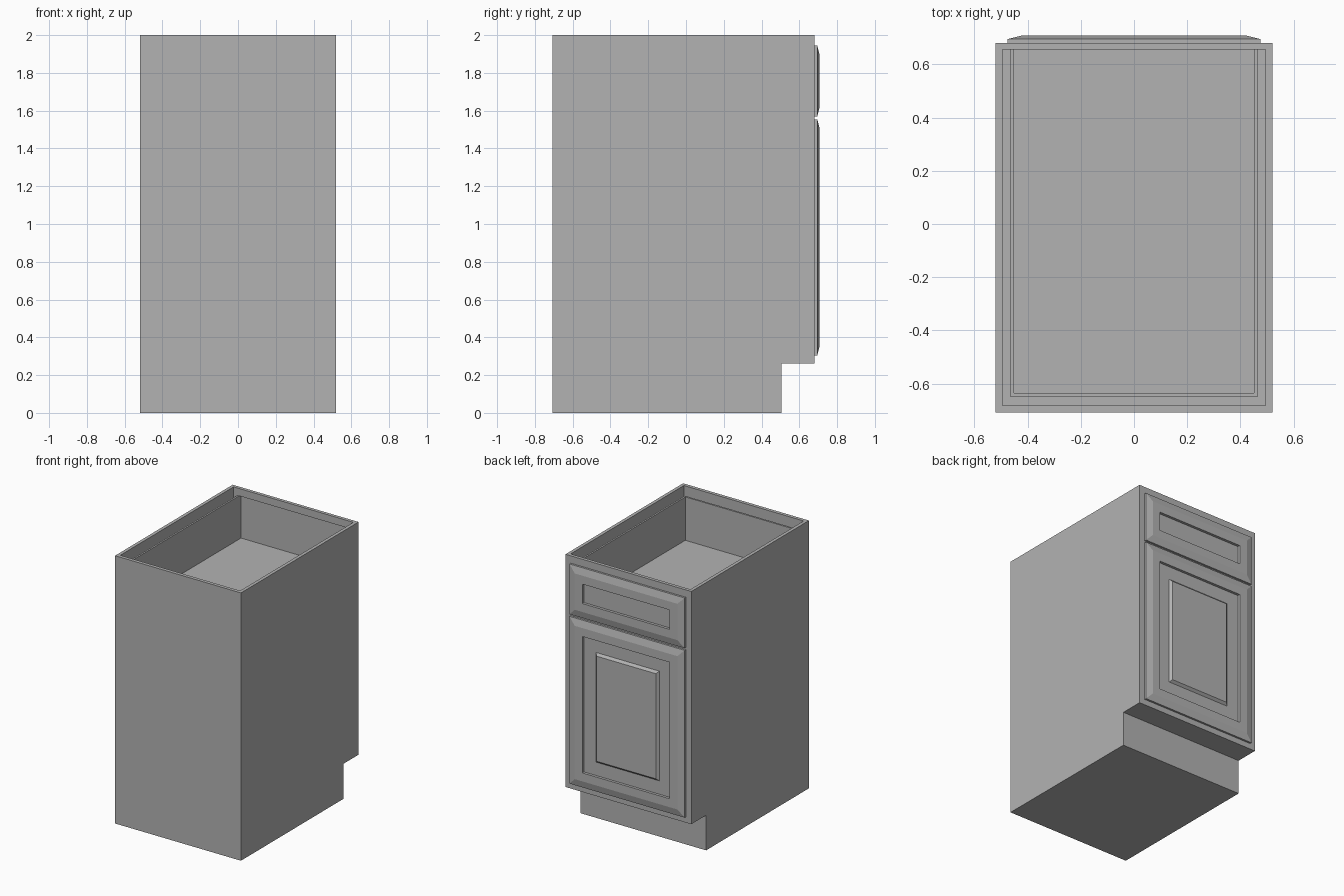
import bpy
import bmesh

old = bpy.data.objects.get("Cube")
if old:
    bpy.data.objects.remove(old, do_unlink=True)

grey = bpy.data.materials.new("cabinet grey")
grey.use_nodes = True
colour = (0.45, 0.45, 0.45, 1)
grey.diffuse_color = colour
grey.node_tree.nodes["Principled BSDF"].inputs["Base Color"].default_value = colour


def add_object(name, bm):
    bmesh.ops.recalc_face_normals(bm, faces=bm.faces)
    mesh = bpy.data.meshes.new(name)
    bm.to_mesh(mesh)
    bm.free()
    mesh.materials.append(grey)
    obj = bpy.data.objects.new(name, mesh)
    bpy.context.collection.objects.link(obj)
    return obj


def extrude_profile(name, profile, half_width):
    """Solid from a (y, z) outline, extruded across x."""
    bm = bmesh.new()
    face = bm.faces.new([bm.verts.new((-half_width, y, z)) for y, z in profile])
    new = bmesh.ops.extrude_face_region(bm, geom=[face])["geom"]
    verts = [v for v in new if isinstance(v, bmesh.types.BMVert)]
    bmesh.ops.translate(bm, verts=verts, vec=(2 * half_width, 0, 0))
    return add_object(name, bm)


def box(name, half_width, y0, y1, z0, z1):
    return extrude_profile(name, [(y0, z0), (y1, z0), (y1, z1), (y0, z1)], half_width)


def cut(obj, *cutters):
    """Subtract the cutters, bake the result and discard them."""
    for cutter in cutters:
        mod = obj.modifiers.new("cut", "BOOLEAN")
        mod.operation = "DIFFERENCE"
        mod.solver = "EXACT"
        mod.object = cutter
        cutter.hide_render = True
    bpy.context.view_layer.update()
    evaluated = obj.evaluated_get(bpy.context.evaluated_depsgraph_get())
    mesh = bpy.data.meshes.new_from_object(evaluated)
    obj.modifiers.clear()
    obj.data = mesh
    for cutter in cutters:
        bpy.data.objects.remove(cutter, do_unlink=True)


def moulded_front(name, half_width, z0, z1, steps):
    """Panel made of nested rectangles, each given as (inset, y)."""
    bm = bmesh.new()
    rings = []
    for inset, y in steps:
        x, low, high = half_width - inset, z0 + inset, z1 - inset
        corners = [(-x, low), (x, low), (x, high), (-x, high)]
        rings.append([bm.verts.new((cx, y, cz)) for cx, cz in corners])
    for a, b in zip(rings, rings[1:]):
        for i in range(4):
            j = (i + 1) % 4
            bm.faces.new((a[i], a[j], b[j], b[i]))
    bm.faces.new(rings[0])
    bm.faces.new(rings[-1])
    return add_object(name, bm)


BACK, FACE, HALF = -0.708, 0.68, 0.52

# Cabinet shell with toe kick, hollow interior and drawer opening
shell = extrude_profile("cabinet_body", [
    (BACK, 0), (0.505, 0), (0.505, 0.262), (FACE, 0.262), (FACE, 2), (BACK, 2)], HALF)
cut(shell,
    box("interior_cutter", 0.495, -0.682, 0.655, 0.287, 2.1),
    box("opening_cutter", 0.465, 0.6, 0.75, 1.605, 1.945))

# Open-topped drawer box, closed at the front by the drawer front
drawer = box("drawer_box", 0.464, -0.65, FACE, 1.606, 1.944)
cut(drawer, box("drawer_cutter", 0.451, -0.636, 0.75, 1.62, 2.1))

# Drawer front with a recessed field, door with a raised centre panel
frame = [(0, FACE), (0, 0.695), (0.052, 0.708), (0.115, 0.708), (0.115, 0.688)]
raised = [(0.215, 0.688), (0.232, 0.705)]
moulded_front("drawer_front", 0.476, 1.57, 1.945, frame)
moulded_front("door", 0.476, 0.305, 1.554, frame + raised)
